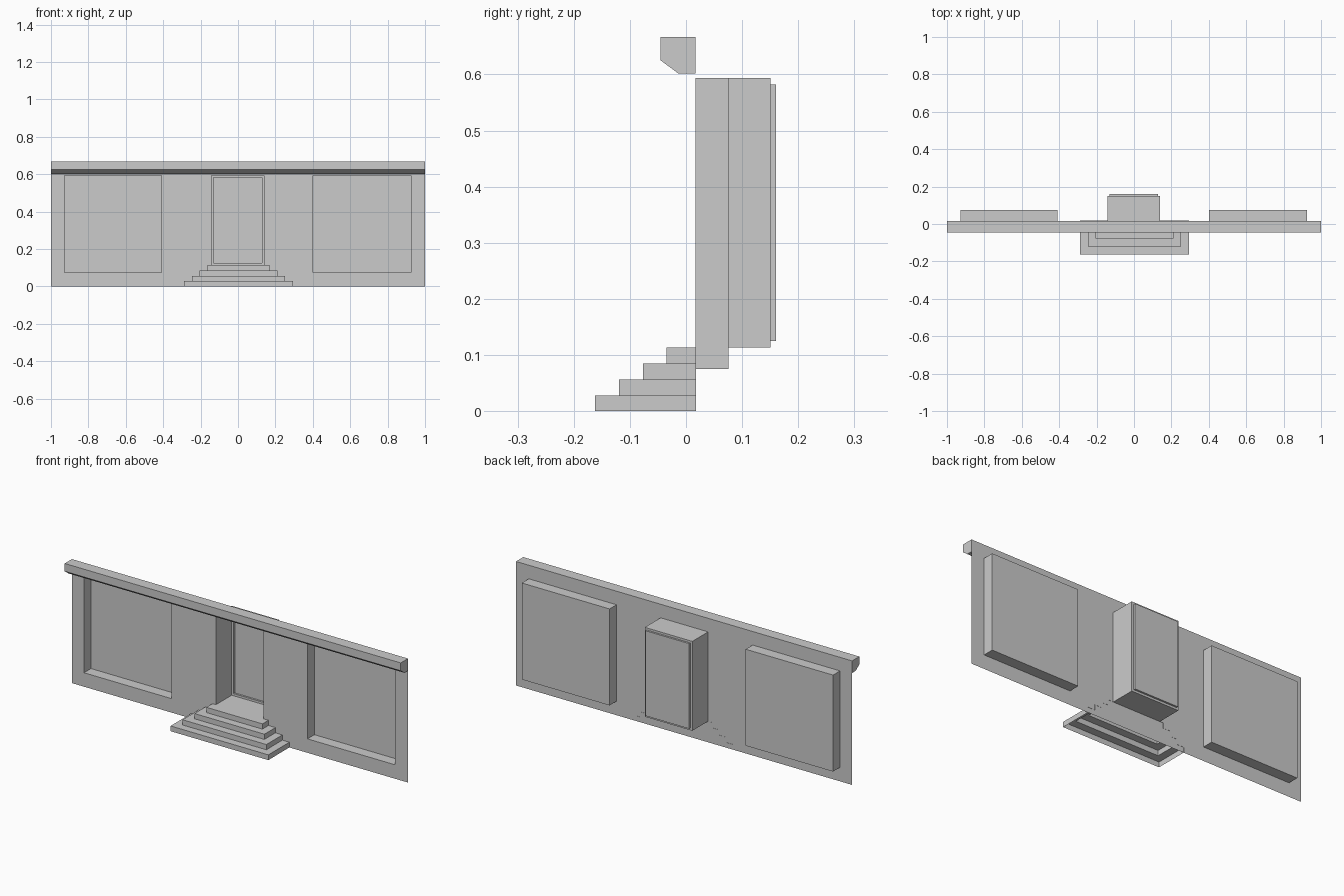
import bpy
import bmesh
from mathutils import Vector

cube = bpy.data.objects.get("Cube")
if cube:
    bpy.data.objects.remove(cube, do_unlink=True)

GREY = (0.6, 0.6, 0.6, 1.0)
stone = bpy.data.materials.new("plain_grey")
stone.use_nodes = True
stone.diffuse_color = GREY
stone.node_tree.nodes["Principled BSDF"].inputs["Base Color"].default_value = GREY

WALL_Y = 0.0165
TOP = 0.667


def finish(bm, name):
    mesh = bpy.data.meshes.new(name)
    bm.to_mesh(mesh)
    bm.free()
    mesh.materials.append(stone)
    obj = bpy.data.objects.new(name, mesh)
    bpy.context.collection.objects.link(obj)
    return obj


def push_back(bm, faces, depth):
    """Extrude a region backwards into an open recess; return its back faces."""
    made = bmesh.ops.extrude_face_region(bm, geom=faces)["geom"]
    verts = [g for g in made if isinstance(g, bmesh.types.BMVert)]
    bmesh.ops.translate(bm, verts=verts, vec=Vector((0, depth, 0)))
    bmesh.ops.delete(bm, geom=[f for f in faces if f.is_valid], context="FACES_ONLY")
    return [g for g in made if isinstance(g, bmesh.types.BMFace)]


# Facade: a thin wall split into cells, with bays and doorway pushed back
xs = [-1, -0.928, -0.408, -0.143, 0.14, 0.402, 0.924, 1]
zs = [0, 0.075, 0.113, 0.594, TOP]
bm = bmesh.new()
grid = [[bm.verts.new((x, WALL_Y, z)) for x in xs] for z in zs]
cells = {}
for r in range(len(zs) - 1):
    for c in range(len(xs) - 1):
        cells[c, r] = bm.faces.new((grid[r][c], grid[r][c + 1],
                                    grid[r + 1][c + 1], grid[r + 1][c]))
for column in (1, 5):
    push_back(bm, [cells[column, 1], cells[column, 2]], 0.059)
door = push_back(bm, [cells[3, 2]], 0.134)
bmesh.ops.inset_region(bm, faces=door, thickness=0.0165)
push_back(bm, door, 0.01)
bmesh.ops.dissolve_limit(bm, angle_limit=0.01, verts=bm.verts, edges=bm.edges)
finish(bm, "facade_wall")

# Cornice: a chamfered profile swept along the top of the wall
profile = [(WALL_Y, TOP), (-0.045, TOP), (-0.045, 0.625),
           (-0.014, 0.602), (WALL_Y, 0.602)]
bm = bmesh.new()
left, right = [[bm.verts.new((x, y, z)) for y, z in profile] for x in (1, -1)]
bm.faces.new(left)
bm.faces.new(right[::-1])
for i in range(len(profile) - 1):
    bm.faces.new((left[i], right[i], right[i + 1], left[i + 1]))
bmesh.ops.recalc_face_normals(bm, faces=bm.faces)
finish(bm, "cornice")

# Entrance steps: hollow terraces of risers and treads, open below and behind
STEP_BACK = 0.0175
CENTRE = 0.003
bm = bmesh.new()


def outline(half, front, z):
    points = [(-half, STEP_BACK), (-half, front), (half, front), (half, STEP_BACK)]
    return [bm.verts.new((CENTRE + x, y, z)) for x, y in points]


def strip(a, b):
    for i in range(3):
        bm.faces.new((a[i], a[i + 1], b[i + 1], b[i]))


rise = 0.113 / 4
upper = None
for n in range(4):
    half, front = 0.291 - 0.0415 * n, -0.162 + 0.0425 * n
    lower = outline(half, front, rise * n)
    if upper:
        strip(upper, lower)
    upper = outline(half, front, rise * (n + 1))
    strip(lower, upper)
bm.faces.new(upper)
finish(bm, "entrance_steps")
